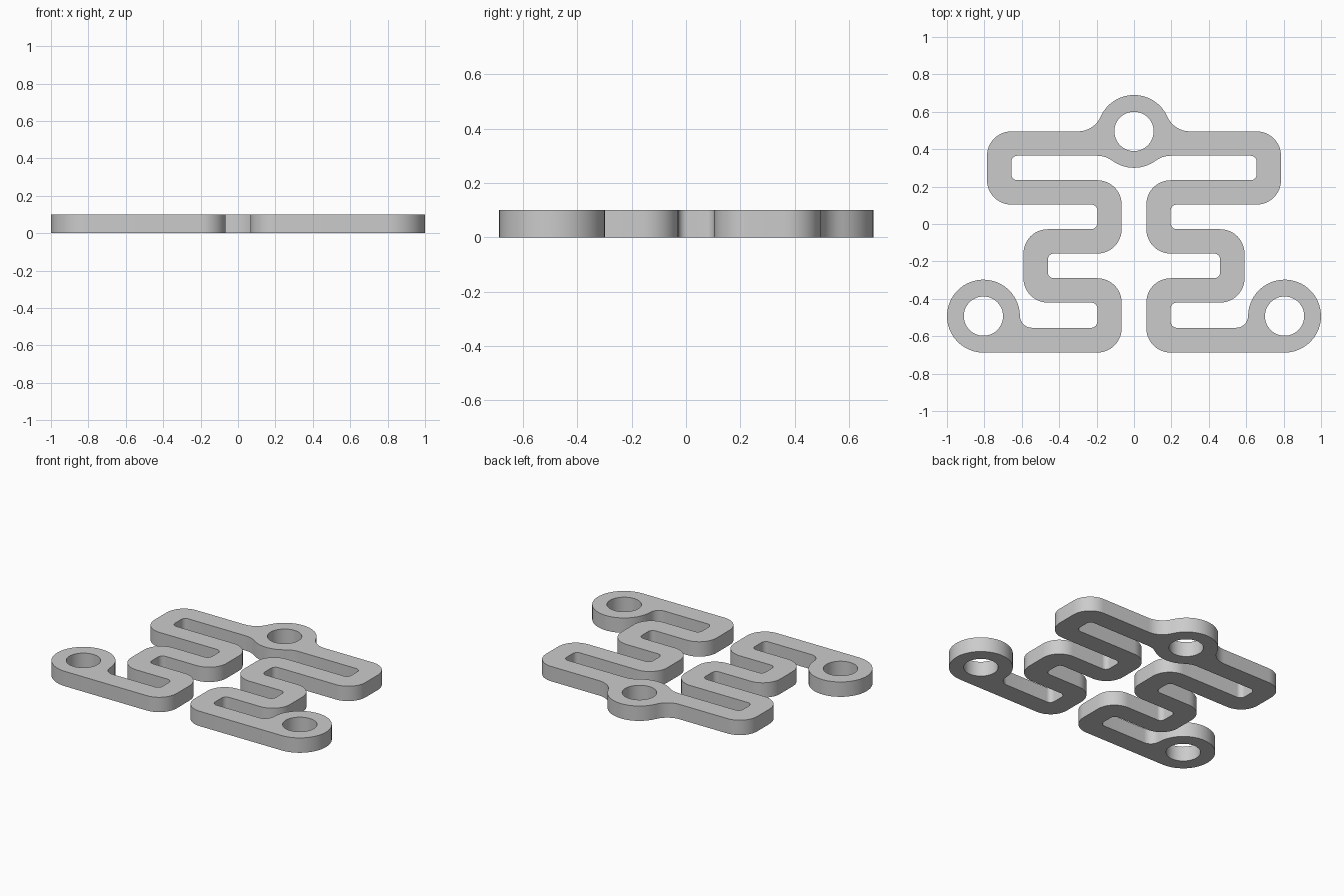
import bpy, bmesh
from math import pi, cos, sin, atan2, sqrt, radians
from mathutils import Vector

if "Cube" in bpy.data.objects:
    bpy.data.objects.remove(bpy.data.objects["Cube"], do_unlink=True)

THICK = 0.1                 # plate thickness
RING, HOLE = 0.195, 0.105   # eyelet radii
BIG, SMALL = 0.13, 0.033    # outer and inner bend radii
TOP = Vector((0, 0.495))    # rear eyelet centre
FOOT = Vector((0.805, -0.4925))  # front eyelet centre


def arc(c, r, a0, a1):
    n = max(3, int(abs(a1 - a0) / radians(7.5)))
    return [Vector((c[0] + r * cos(a0 + (a1 - a0) * i / n),
                    c[1] + r * sin(a0 + (a1 - a0) * i / n))) for i in range(n + 1)]


def bend(prev, p, nxt, r):
    """Round a right-angled corner of the track."""
    u, v = (prev - p).normalized(), (nxt - p).normalized()
    c = p + (u + v) * r
    a0, a1 = atan2(-v.y, -v.x), atan2(-u.y, -u.x)
    d = (a1 - a0 + pi) % (2 * pi) - pi
    return arc(c, r, a0, a0 + d)


def blend(ring, r, y, side):
    """Centre of a fillet lying on line y and touching an eyelet."""
    dy = y - ring.y
    return Vector((ring.x + side * sqrt((RING + r) ** 2 - dy * dy), y))


def track(corners, start, end):
    pts = [Vector(start)] + [Vector(c[:2]) for c in corners] + [Vector(end)]
    out = []
    for i, c in enumerate(corners):
        out += bend(pts[i], pts[i + 1], pts[i + 2], c[2])
    return out


def angle(a, b):
    return atan2(b.y - a.y, b.x - a.x)


# Right half of the outline, clockwise from the rear eyelet
up = blend(TOP, 0.133, 0.495 + 0.133, 1)
low = blend(TOP, 0.133, 0.365 - 0.133, 1)
toe = blend(FOOT, 0.065, -0.555 + 0.065, -1)
outer = [(0.786, 0.495, BIG), (0.786, 0.104, BIG), (0.196, 0.104, SMALL),
         (0.196, -0.028, SMALL), (0.591, -0.028, BIG), (0.591, -0.42, BIG),
         (0.196, -0.42, SMALL), (0.196, -0.555, SMALL)]
inner = [(0.066, -0.6875, BIG), (0.066, -0.29, BIG), (0.461, -0.29, SMALL),
         (0.461, -0.158, SMALL), (0.066, -0.158, BIG), (0.066, 0.234, BIG),
         (0.656, 0.234, SMALL), (0.656, 0.365, SMALL)]

half = arc(TOP, RING, pi / 2, angle(TOP, up))
half += arc(up, 0.133, angle(up, TOP) + 2 * pi if angle(up, TOP) < 0 else angle(up, TOP), 1.5 * pi)
half += track(outer, (up.x, 0.495), (toe.x, -0.555))
half += arc(toe, 0.065, -pi / 2, angle(toe, FOOT))
a = angle(FOOT, toe) % (2 * pi)
half += arc(FOOT, RING, a, -pi / 2)
half += track(inner, (FOOT.x, -0.6875), (low.x, 0.365))
half += arc(low, 0.133, pi / 2, angle(low, TOP))
half += arc(TOP, RING, angle(TOP, low), -pi / 2)

# Mirror to the other half and drop repeated points
loop = half + [Vector((-p.x, p.y)) for p in reversed(half)]
outline = [p for i, p in enumerate(loop) if (p - loop[i - 1]).length > 1e-4]

# Flat plate with three eyelet holes
bm = bmesh.new()
holes = [arc(c, HOLE, 0, 2 * pi)[:-1] for c in (TOP, FOOT, Vector((-FOOT.x, FOOT.y)))]
for ring in [outline] + holes:
    vs = [bm.verts.new((p.x, p.y, THICK / 2)) for p in ring]
    for i, v in enumerate(vs):
        bm.edges.new((vs[i - 1], v))
bmesh.ops.triangle_fill(bm, edges=bm.edges[:], use_beauty=True, normal=(0, 0, 1))
bmesh.ops.recalc_face_normals(bm, faces=bm.faces[:])
mesh = bpy.data.meshes.new("serpentine_plate")
bm.to_mesh(mesh)
bm.free()
plate = bpy.data.objects.new("serpentine_plate", mesh)
bpy.context.collection.objects.link(plate)

# Thickness and shading
solid = plate.modifiers.new("thickness", 'SOLIDIFY')
solid.thickness, solid.offset = THICK, 0
bpy.ops.object.select_all(action='DESELECT')
plate.select_set(True)
bpy.context.view_layer.objects.active = plate
bpy.ops.object.modifier_apply(modifier=solid.name)
bpy.ops.object.shade_smooth_by_angle(angle=radians(30))

# Plain grey
grey = bpy.data.materials.new("light_grey")
grey.use_nodes = True
colour = (0.6, 0.6, 0.6, 1)
grey.diffuse_color = colour
grey.node_tree.nodes["Principled BSDF"].inputs["Base Color"].default_value = colour
plate.data.materials.append(grey)
